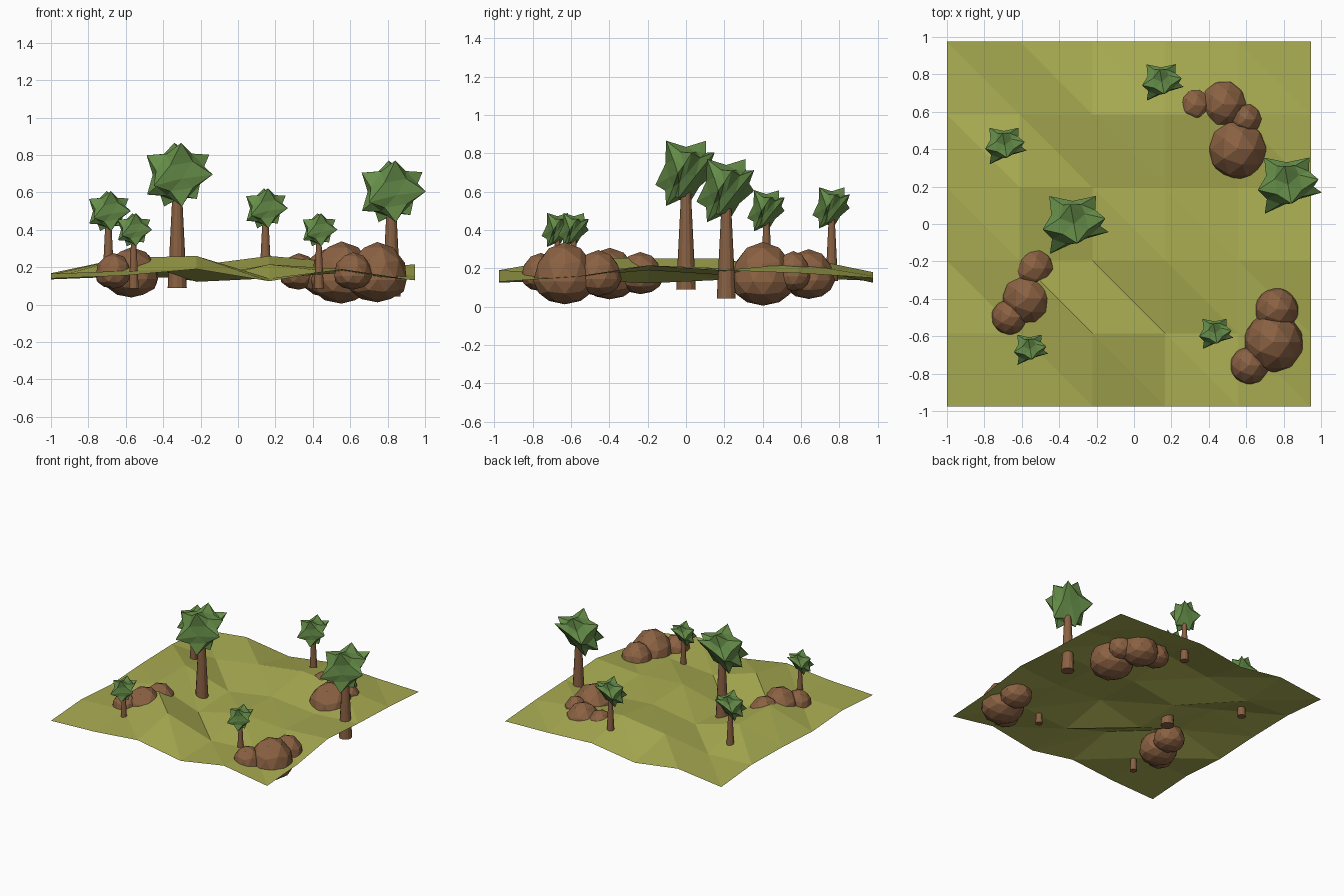
import bpy, bmesh
from mathutils import Vector, Matrix

if "Cube" in bpy.data.objects:
    bpy.data.objects.remove(bpy.data.objects["Cube"])


def srgb(r, g, b):
    return tuple(((c / 255 + 0.055) / 1.055) ** 2.4 for c in (r, g, b)) + (1,)


def material(name, rgb):
    m = bpy.data.materials.new(name)
    m.diffuse_color = srgb(*rgb)
    m.use_nodes = True
    m.node_tree.nodes["Principled BSDF"].inputs["Base Color"].default_value = m.diffuse_color
    return m


GRASS = material("grass", (170, 173, 82))
BROWN = material("brown", (138, 97, 66))
LEAF = material("leaf_green", (102, 142, 73))


def finish(bm, name, mat):
    bmesh.ops.recalc_face_normals(bm, faces=bm.faces)
    me = bpy.data.meshes.new(name)
    bm.to_mesh(me)
    bm.free()
    me.materials.append(mat)
    ob = bpy.data.objects.new(name, me)
    bpy.context.collection.objects.link(ob)
    return ob


# Rolling ground sheet: 5 x 5 cells, rows run from front to back
HEIGHTS = [
    (.140, .155, .190, .125, .190, .130),
    (.165, .180, .260, .140, .170, .155),
    (.140, .250, .122, .215, .190, .215),
    (.160, .250, .140, .200, .165, .190),
    (.168, .150, .210, .260, .225, .175),
    (.135, .180, .125, .180, .160, .150),
]
bm = bmesh.new()
grid = [[bm.verts.new((-1 + .389 * i, -.975 + .39 * j, z)) for i, z in enumerate(row)]
        for j, row in enumerate(HEIGHTS)]
for j in range(5):
    for i in range(5):
        a, b = grid[j][i], grid[j][i + 1]
        d, c = grid[j + 1][i], grid[j + 1][i + 1]
        bm.faces.new((a, b, d))
        bm.faces.new((b, c, d))
finish(bm, "ground", GRASS)

# Rocks: (x, y, bottom, top, radius); flatter below, domed above
ROCKS = [
    (.553, .402, .005, .338, .170), (.477, .640, .04, .300, .138),
    (.325, .633, .080, .275, .105), (.60, .56, .08, .290, .09),
    (.745, -.632, .012, .335, .165), (.763, -.457, .055, .295, .122),
    (.615, -.757, .08, .280, .105),
    (-.570, -.398, .038, .307, .146), (-.54, -.238, .065, .285, .120),
    (-.665, -.497, .085, .275, .100),
]
for n, (x, y, z0, z1, r) in enumerate(ROCKS):
    bm = bmesh.new()
    bmesh.ops.create_icosphere(bm, subdivisions=2, radius=1)
    mid = z0 + .37 * (z1 - z0)
    for v in bm.verts:
        p = v.co
        v.co = (x + p.x * r, y + p.y * r, mid + p.z * (z1 - mid if p.z > 0 else mid - z0))
    finish(bm, f"rock_{n + 1}", BROWN)

# Tilt that puts two neighbouring spikes up and to the left
up = Vector((.016, -.10, .165)).normalized()
left = Vector((-.176, -.03, .107))
side = (left - up * left.dot(up)).normalized()
TILT = Matrix((side, up.cross(side), up)).transposed().to_4x4()
# Spikes that stray from the regular star
STRAY = [(.117, .150, .11), (.185, -.043, 0), (-.130, -.16, -.06), (-.075, .01, -.17), (.1, -.04, -.13)]


def spike_crown(name, centre, s):
    """Irregular starry crown: the 12 main corners of a sphere stick out."""
    bm = bmesh.new()
    bmesh.ops.create_icosphere(bm, subdivisions=2, radius=1)
    ring = [v for v in bm.verts if len(v.link_edges) == 5]
    # turn so that an upper neighbour of the top spike lies along +x
    n = next(v for v in ring if .3 < v.co.normalized().z < .6)
    turn = Matrix.Rotation(Vector((n.co.x, n.co.y)).angle_signed(Vector((1, 0))), 4, 'Z')
    if abs((turn @ n.co).y) > .01:
        turn.transpose()
    for v in bm.verts:
        v.co = TILT @ turn @ (v.co.normalized() * (.2 if v in ring else .138))
    free = list(ring)
    for p in map(Vector, STRAY):
        v = min(free, key=lambda q: (q.co - p).length)
        free.remove(v)
        delta = p - v.co
        v.co = p
        for e in v.link_edges:
            e.other_vert(v).co += delta * .35
    bmesh.ops.transform(bm, matrix=Matrix.Translation(centre) @ Matrix.Scale(s, 4), verts=bm.verts)
    finish(bm, name, LEAF)


# Trees: (crown x, y, z, scale)
TREES = [
    (-.32, .0, .695, 1.0), (.825, .21, .605, .97), (-.69, .42, .50, .63),
    (.15, .76, .515, .63), (-.555, -.67, .40, .52), (.435, -.585, .40, .52),
]
for n, (x, y, z, s) in enumerate(TREES):
    spike_crown(f"crown_{n + 1}", (x, y, z), s)
    bm = bmesh.new()
    length = .58 * s
    bmesh.ops.create_cone(bm, cap_ends=True, segments=12, radius1=.051 * s, radius2=.022 * s, depth=length)
    low = z - (.605 if n != 1 else .58) * s
    bmesh.ops.translate(bm, vec=(x - .005 * s, y, low + length / 2), verts=bm.verts)
    finish(bm, f"trunk_{n + 1}", BROWN)
